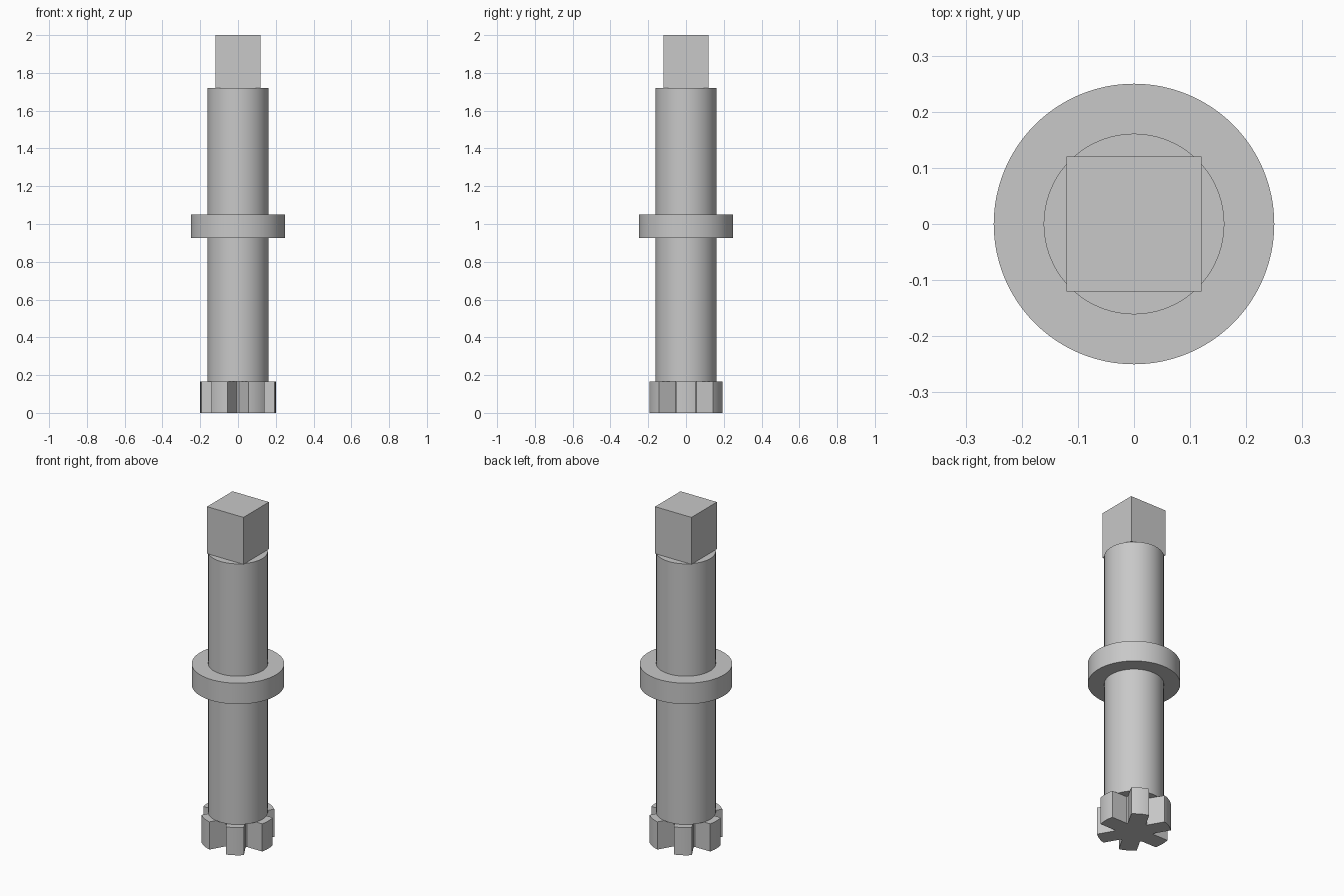
import bpy
import bmesh
import math
from mathutils import Vector, Matrix

cube = bpy.data.objects.get("Cube")
if cube:
    bpy.data.objects.remove(cube, do_unlink=True)

steel = bpy.data.materials.new("steel grey")
steel.use_nodes = True
GREY = (0.58, 0.58, 0.58, 1)
steel.diffuse_color = GREY
steel.node_tree.nodes["Principled BSDF"].inputs["Base Color"].default_value = GREY


def extrude_outline(name, outline, bottom, top):
    """Solid prism from a closed xy outline."""
    bm = bmesh.new()
    base = bm.faces.new([bm.verts.new((x, y, bottom)) for x, y in outline])
    extruded = bmesh.ops.extrude_face_region(bm, geom=[base], use_keep_orig=True)
    moved = [g for g in extruded["geom"] if isinstance(g, bmesh.types.BMVert)]
    bmesh.ops.translate(bm, verts=moved, vec=(0, 0, top - bottom))
    bmesh.ops.recalc_face_normals(bm, faces=bm.faces)
    mesh = bpy.data.meshes.new(name)
    bm.to_mesh(mesh)
    bm.free()
    mesh.materials.append(steel)
    obj = bpy.data.objects.new(name, mesh)
    bpy.context.collection.objects.link(obj)
    bpy.ops.object.select_all(action="DESELECT")
    obj.select_set(True)
    bpy.context.view_layer.objects.active = obj
    bpy.ops.object.shade_smooth_by_angle(angle=math.radians(30))
    return obj


def circle(radius, count=96):
    return [(radius * math.cos(math.tau * i / count),
             radius * math.sin(math.tau * i / count)) for i in range(count)]


def toothed_outline(teeth, radius, half_width, root, arc_steps=8):
    """Parallel-sided teeth with rounded tips and narrow roots."""
    half_angle = math.asin(half_width / radius)
    tooth = [Vector((root, -half_width))]
    for i in range(arc_steps + 1):
        a = half_angle * (2 * i / arc_steps - 1)
        tooth.append(Vector((radius * math.cos(a), radius * math.sin(a))))
    tooth.append(Vector((root, half_width)))
    outline = []
    for k in range(teeth):
        turn = Matrix.Rotation(math.tau * k / teeth, 2)
        outline += [tuple(turn @ p) for p in tooth]
    return outline


# Toothed end at the bottom
extrude_outline("toothed_end", toothed_outline(6, 0.2, 0.049, 0.094), 0, 0.165)

# Round shaft and its collar
extrude_outline("shaft", circle(0.161), 0.165, 1.72)
extrude_outline("collar", circle(0.25), 0.925, 1.05)

# Square drive on top
s = 0.12
extrude_outline("square_drive", [(-s, -s), (s, -s), (s, s), (-s, s)], 1.72, 2)
